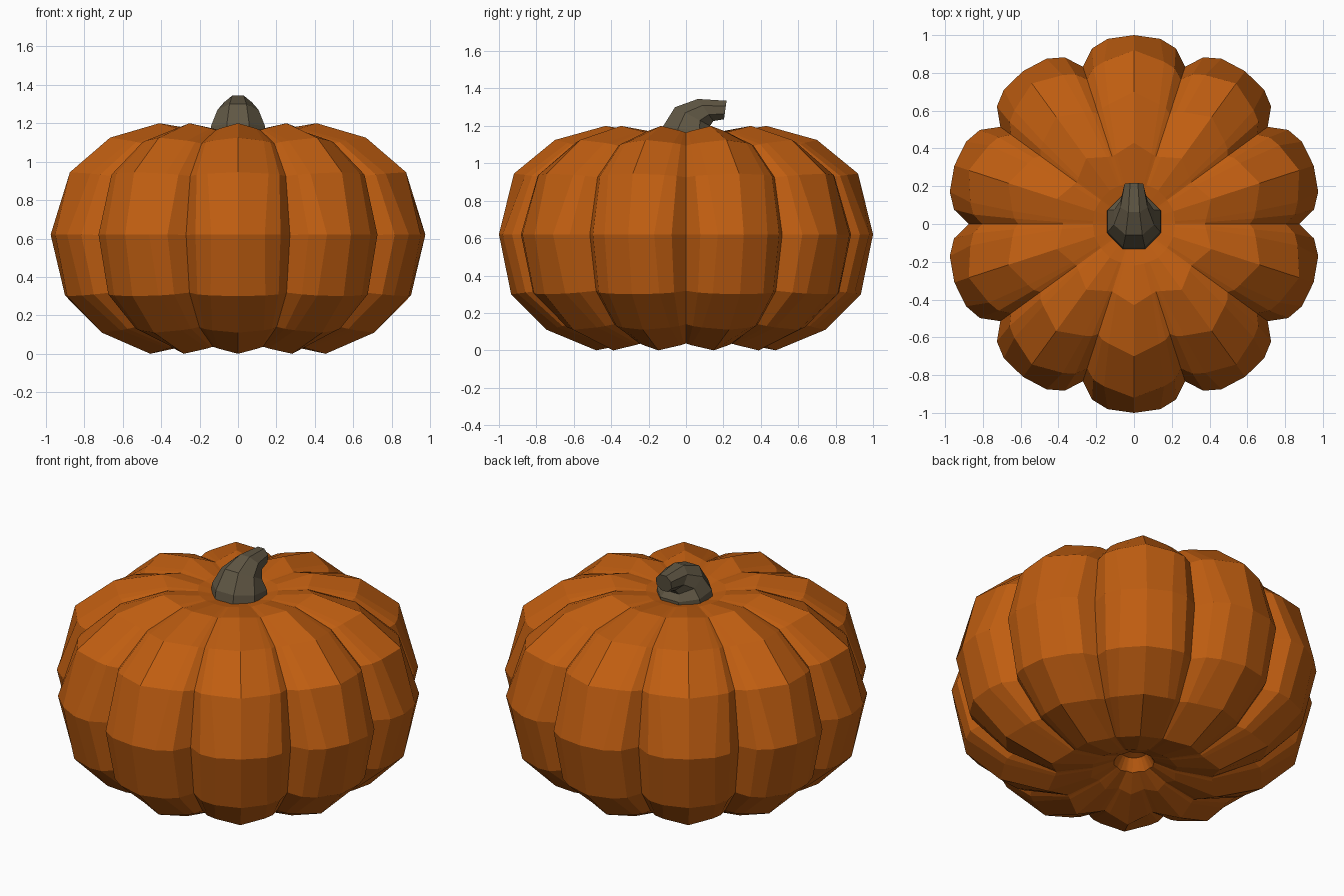
import bpy, math
from mathutils import Vector

if "Cube" in bpy.data.objects:
    bpy.data.objects.remove(bpy.data.objects["Cube"])


def make_mesh(name, rings, color, bottom=None, top=None):
    """Loft closed rings; each end closes to a pole point, or to a flat cap."""
    n = len(rings[0])
    verts = [p for ring in rings for p in ring]
    faces = []
    for i in range(len(rings) - 1):
        for j in range(n):
            k = (j + 1) % n
            faces.append((i*n + j, i*n + k, (i+1)*n + k, (i+1)*n + j))
    last = (len(rings) - 1) * n
    if bottom:
        verts.append(bottom)
        faces += [(len(verts) - 1, (j + 1) % n, j) for j in range(n)]
    else:
        faces.append(tuple(reversed(range(n))))
    if top:
        verts.append(top)
        faces += [(len(verts) - 1, last + j, last + (j + 1) % n) for j in range(n)]
    else:
        faces.append(tuple(last + j for j in range(n)))
    mesh = bpy.data.meshes.new(name)
    mesh.from_pydata(verts, [], faces)
    mat = bpy.data.materials.new(name + "_color")
    mat.diffuse_color = (*color, 1)
    mat.use_nodes = True
    mat.node_tree.nodes["Principled BSDF"].inputs["Base Color"].default_value = mat.diffuse_color
    mesh.materials.append(mat)
    obj = bpy.data.objects.new(name, mesh)
    bpy.context.collection.objects.link(obj)
    return obj


# Pumpkin body: ridge profile (radius, height, lobe pinch, groove depth)
MID = 0.61
profile = [(0.07, 0.18, 1, 0), (0.11, 0.11, 1, 0.2), (0.24, 0.05, 1, 0.6),
           (0.48, 0.0, 1, 1), (0.745, 0.11, 0.5, 1), (0.935, 0.30, 0.15, 1),
           (1.0, 0.62, 0, 1), (0.92, 0.945, 0.4, 1), (0.70, 1.125, 0.65, 1),
           (0.43, 1.20, 1, 1), (0.22, 1.165, 1, 0.15), (0.07, 1.13, 1, 0)]
# Lobe section: (angle, radius factor, height factor), round and pinched
ROUND = [(8.1, 0.99, 0.995), (13.4, 0.956, 0.975)]
PINCHED = [(14, 0.89, 0.955), (16.5, 0.88, 0.945)]


def lobe_section(pinch):
    half = [tuple(a + (b - a) * pinch for a, b in zip(u, v))
            for u, v in zip(ROUND, PINCHED)]
    return ([(-18, 0.875, 0.94)] + [(-a, r, h) for a, r, h in reversed(half)]
            + [(0, 1, 1)] + half)


rings = []
for r, z, pinch, depth in profile:
    ring = []
    for lobe in range(10):
        for a, fr, fh in lobe_section(pinch):
            t = math.radians(-90 + lobe * 36 + a)
            rr = r * (1 + (fr - 1) * depth)
            zz = MID + (z - MID) * (1 + (fh - 1) * depth)
            ring.append((rr * math.cos(t), rr * math.sin(t), zz))
    rings.append(ring)
make_mesh("pumpkin_body", rings, (0.53, 0.112, 0.0055), (0, 0, 0.2), (0, 0, 1.12))

# Stem: tapering octagon bending towards the back (y, z, radius, tilt)
stem = [(0.01, 1.13, 0.156, 0), (0.015, 1.18, 0.152, 6), (0.035, 1.25, 0.115, 28),
        (0.105, 1.285, 0.078, 55), (0.21, 1.285, 0.054, 98)]
rings = []
for y, z, r, tilt in stem:
    t = math.radians(tilt)
    across = Vector((0, math.cos(t), -math.sin(t)))
    ring = []
    for j in range(8):
        a = math.radians(22.5 + 45 * j)
        ring.append(Vector((0, y, z)) + r * (math.cos(a) * Vector((1, 0, 0)) + math.sin(a) * across))
    rings.append(ring)
make_mesh("stem", rings, (0.117, 0.095, 0.058))
